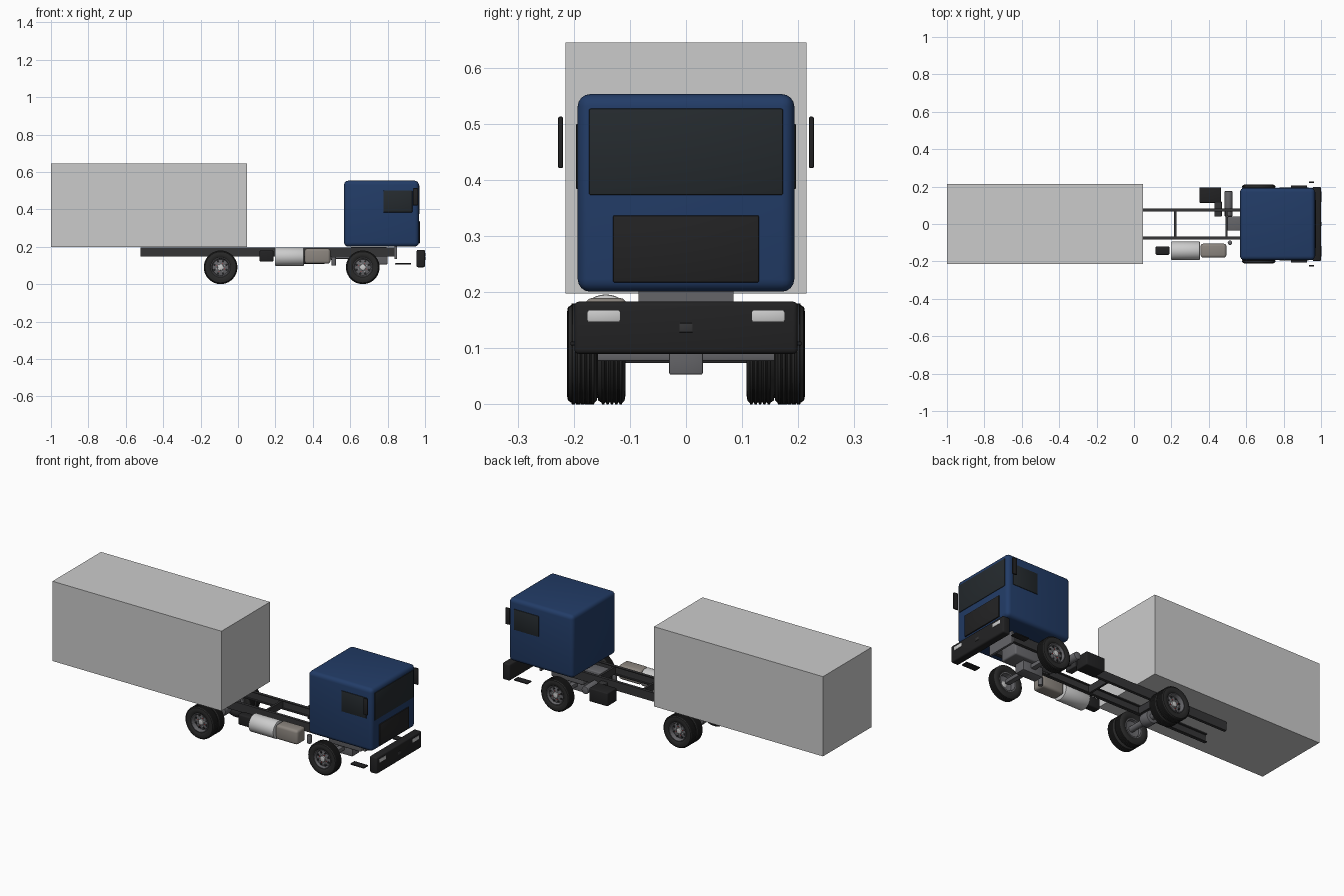
import bpy, bmesh
from math import pi, cos, sin, radians
from mathutils import Matrix

if "Cube" in bpy.data.objects:
    bpy.data.objects.remove(bpy.data.objects["Cube"])


def material(name, r, g, b):
    m = bpy.data.materials.new(name)
    m.diffuse_color = (r, g, b, 1)
    m.use_nodes = True
    m.node_tree.nodes["Principled BSDF"].inputs["Base Color"].default_value = m.diffuse_color
    return m


BLUE = material("cab_blue", 0.016, 0.045, 0.135)
BLACK = material("black", 0.016, 0.016, 0.017)
GLASS = material("glass", 0.018, 0.023, 0.027)
TYRE = material("rubber", 0.022, 0.022, 0.022)
DARK = material("dark_grey", 0.035, 0.035, 0.037)
IRON = material("iron", 0.13, 0.13, 0.14)
SILVER = material("silver", 0.6, 0.61, 0.63)
TAUPE = material("taupe", 0.26, 0.235, 0.21)
RED = material("red", 0.45, 0.03, 0.03)


def finish(name, bm, mat, smooth=True):
    bmesh.ops.recalc_face_normals(bm, faces=bm.faces)
    me = bpy.data.meshes.new(name)
    bm.to_mesh(me)
    bm.free()
    ob = bpy.data.objects.new(name, me)
    bpy.context.collection.objects.link(ob)
    if mat:
        me.materials.append(mat)
    if smooth:
        bpy.ops.object.select_all(action='DESELECT')
        ob.select_set(True)
        bpy.context.view_layer.objects.active = ob
        bpy.ops.object.shade_smooth_by_angle(angle=radians(35))
    return ob


def box(name, x, y, z, mat=None, bevel=0, seg=3):
    """Box from (min, max) ranges, with optional rounded edges."""
    bm = bmesh.new()
    bmesh.ops.create_cube(bm, size=1)
    for v in bm.verts:
        for i, (lo, hi) in enumerate((x, y, z)):
            v.co[i] = lo if v.co[i] < 0 else hi
    if bevel:
        bmesh.ops.bevel(bm, geom=bm.edges[:], offset=bevel, segments=seg,
                        profile=0.5, affect='EDGES')
    return finish(name, bm, mat, bool(bevel))


def cylinder(name, centre, r, length, axis='Z', mat=None, bevel=0, n=32):
    bm = bmesh.new()
    bmesh.ops.create_cone(bm, cap_ends=True, segments=n, radius1=r, radius2=r, depth=length)
    if bevel:
        rim = [e for e in bm.edges if abs(e.verts[0].co.z - e.verts[1].co.z) < 1e-6]
        bmesh.ops.bevel(bm, geom=rim, offset=bevel, segments=2, profile=0.5, affect='EDGES')
    rot = {'X': Matrix.Rotation(pi / 2, 4, 'Y'), 'Y': Matrix.Rotation(pi / 2, 4, 'X'),
           'Z': Matrix()}[axis]
    bm.transform(Matrix.Translation(centre) @ rot)
    return finish(name, bm, mat)


def lathe(name, profile, x, y, z, side, mat, n=40):
    """Turn closed (radius, offset) profile about a y axis; side mirrors it."""
    bm = bmesh.new()
    rings = [[bm.verts.new((x + r * cos(2 * pi * i / n), y + side * o, z + r * sin(2 * pi * i / n)))
              for r, o in profile] for i in range(n)]
    k = len(profile)
    for i in range(n):
        a, b = rings[i], rings[(i + 1) % n]
        for j in range(k):
            bm.faces.new((a[j], a[(j + 1) % k], b[(j + 1) % k], b[j]))
    return finish(name, bm, mat)


def wheel(name, x, yc, w, side, dish):
    R, h = 0.09, w / 2
    # grooved tyre
    tread = []
    ribs = 5
    step = (w - 0.012) / ribs
    for i in range(ribs):
        a = -h + 0.006 + i * step
        tread += [(R - 0.003, a), (R, a + 0.001), (R, a + step - 0.003), (R - 0.003, a + step - 0.002)]
    prof = [(0.052, -h + 0.006), (0.06, -h + 0.001), (0.072, -h), (0.083, -h + 0.002)] + tread + \
           [(0.083, h - 0.002), (0.072, h), (0.06, h - 0.001), (0.052, h - 0.006)]
    lathe(name + "_tyre", prof, x, yc, R, side, TYRE)
    # rim with a dished centre disc
    d = h - dish
    rim = [(0.053, -h + 0.006), (0.053, h - 0.004), (0.049, h - 0.003), (0.046, h - 0.008),
           (0.043, d - 0.004), (0.030, d), (0.004, d), (0.004, d - 0.006), (0.030, d - 0.006),
           (0.043, d - 0.01), (0.046, -h + 0.006)]
    lathe(name + "_rim", rim, x, yc, R, side, IRON)
    face = yc + side * d
    cylinder(name + "_hub", (x, face, R), 0.016, 0.016, 'Y', SILVER, 0.003)
    for i in range(8):
        a = 2 * pi * (i + 0.5) / 8
        cylinder(name + "_hand_hole", (x + 0.035 * cos(a), face - side * 0.001, R + 0.035 * sin(a)),
                 0.006, 0.005, 'Y', BLACK, n=12)
        cylinder(name + "_lug_nut", (x + 0.023 * cos(a), face + side * 0.001, R + 0.023 * sin(a)),
                 0.0025, 0.006, 'Y', RED if i % 2 else SILVER, n=6)


# cargo body and cab
box("cargo_box", (-1, 0.048), (-0.215, 0.215), (0.198, 0.645))
box("cab", (0.567, 0.967), (-0.193, 0.193), (0.201, 0.553), BLUE, 0.022, 4)
box("windscreen", (0.955, 0.97), (-0.173, 0.173), (0.373, 0.527), GLASS, 0.003, 2)
box("grille", (0.955, 0.972), (-0.13, 0.13), (0.217, 0.337), BLACK, 0.003, 2)

# front bumper
box("bumper", (0.955, 1.0), (-0.199, 0.199), (0.09, 0.183), BLACK, 0.008)
box("tow_hatch", (0.99, 1.002), (-0.012, 0.012), (0.128, 0.145), DARK, 0.002, 2)

# parts on both sides
for s, side in ((-1, "right"), (1, "left")):
    def span(a, b):
        return tuple(sorted((s * a, s * b)))
    box(side + "_window", (0.778, 0.932), span(0.185, 0.196), (0.384, 0.5), GLASS, 0.002, 2)
    box(side + "_mirror", (0.935, 0.962), span(0.219, 0.228), (0.421, 0.513), BLACK, 0.003, 2)
    box(side + "_headlight", (0.99, 1.002), span(0.117, 0.176), (0.147, 0.168), SILVER, 0.003, 2)
    box(side + "_step", (0.84, 0.925), span(0.168, 0.206), (0.105, 0.112), BLACK, 0.002, 2)
    # C-section chassis rail
    box(side + "_rail_web", (-0.52, 0.84), span(0.076, 0.082), (0.148, 0.197), DARK)
    for z in (0.148, 0.192):
        box(side + "_rail_flange", (-0.52, 0.84), span(0.066, 0.082), (z, z + 0.005), DARK)
    wheel(side + "_front_wheel", 0.667, s * 0.184, 0.054, s, 0.012)
    wheel(side + "_rear_outer_wheel", -0.093, s * 0.187, 0.051, s, 0.022)
    wheel(side + "_rear_inner_wheel", -0.093, s * 0.133, 0.051, s, 0.022)

# chassis crossmembers
for x in (-0.1, 0.22, 0.495):
    box("crossmember", (x - 0.006, x + 0.006), (-0.077, 0.077), (0.152, 0.192), DARK)
box("front_crossmember", (0.838, 0.85), (-0.085, 0.085), (0.135, 0.201), IRON)

# axles and driveline
cylinder("rear_axle", (-0.093, 0, 0.09), 0.016, 0.35, 'Y', IRON)
cylinder("differential", (-0.093, 0, 0.092), 0.036, 0.06, 'Y', IRON, 0.006)
box("front_axle", (0.652, 0.682), (-0.17, 0.17), (0.077, 0.1), IRON, 0.004, 2)
box("engine", (0.6, 0.8), (-0.055, 0.055), (0.105, 0.198), IRON, 0.008)
box("oil_pan", (0.607, 0.73), (-0.03, 0.03), (0.053, 0.11), IRON, 0.003, 2)
box("gearbox", (0.5, 0.61), (-0.036, 0.04), (0.135, 0.197), IRON, 0.006)

# equipment along the right side
cylinder("fuel_tank", (0.275, -0.143, 0.147), 0.049, 0.155, 'X', SILVER, 0.004)
box("equipment_box", (0.356, 0.494), (-0.18, -0.105), (0.109, 0.19), TAUPE, 0.014)
box("air_tank", (0.115, 0.19), (-0.165, -0.12), (0.12, 0.18), BLACK, 0.008)
cylinder("filter", (0.513, -0.1, 0.122), 0.012, 0.046, 'Z', IRON, 0.002, 20)

# equipment along the left side
box("battery_box", (0.35, 0.465), (0.113, 0.196), (0.108, 0.182), BLACK, 0.005)
box("battery_bracket", (0.43, 0.47), (0.04, 0.12), (0.13, 0.18), DARK, 0.004)
cylinder("silencer", (0.505, 0.108, 0.15), 0.021, 0.135, 'Y', IRON, 0.004)
